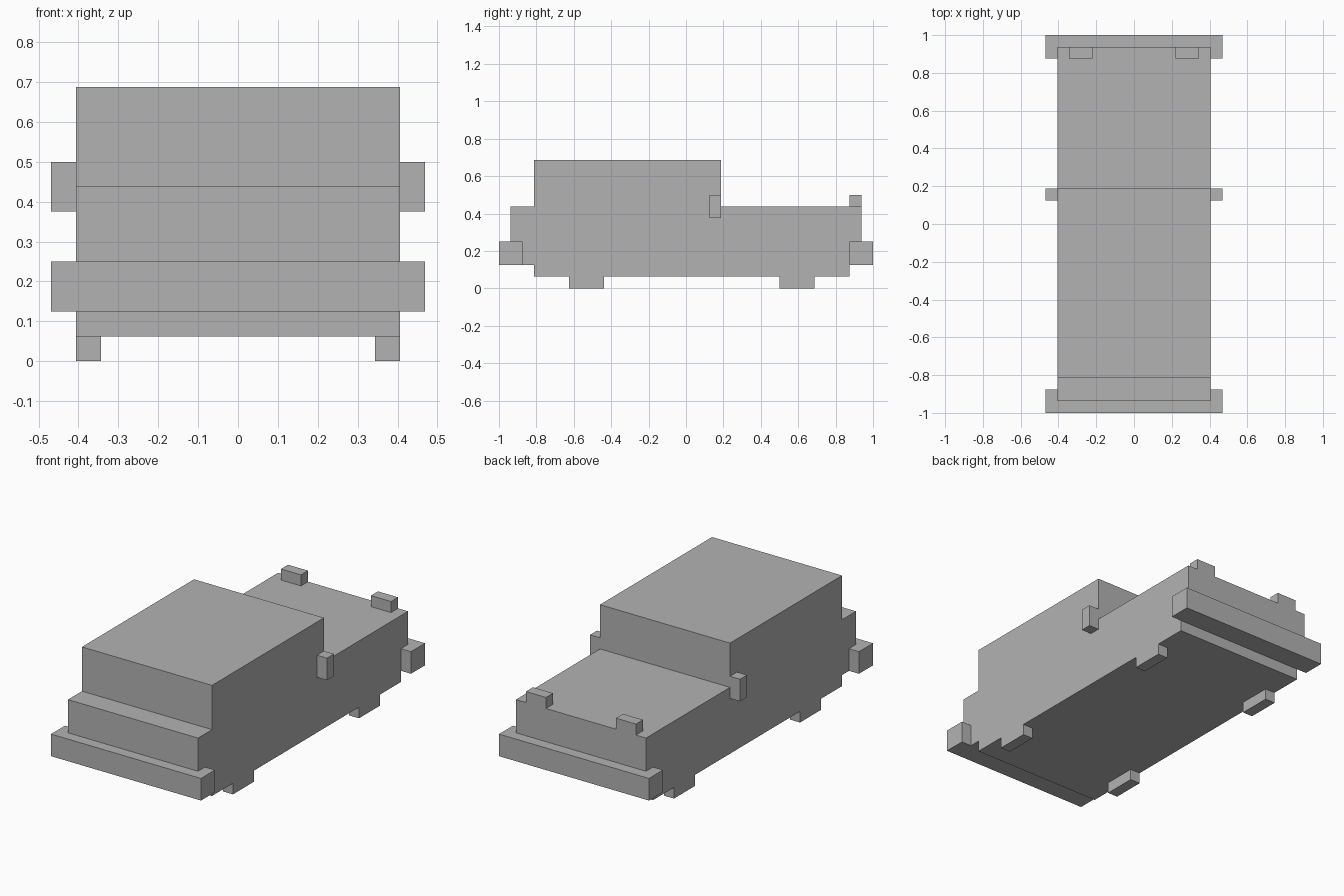
import bpy
import bmesh
from mathutils import Vector

U = 1 / 16          # block grid size
HALF = 6.5 * U      # half width of the body

cube = bpy.data.objects.get("Cube")
if cube:
    bpy.data.objects.remove(cube, do_unlink=True)

grey = bpy.data.materials.new("plain_grey")
grey.use_nodes = True
colour = (0.45, 0.45, 0.45, 1)
grey.diffuse_color = colour
grey.node_tree.nodes["Principled BSDF"].inputs["Base Color"].default_value = colour


def finish(name, bm):
    bmesh.ops.recalc_face_normals(bm, faces=bm.faces)
    mesh = bpy.data.meshes.new(name)
    bm.to_mesh(mesh)
    bm.free()
    mesh.materials.append(grey)
    obj = bpy.data.objects.new(name, mesh)
    bpy.context.collection.objects.link(obj)
    return obj


def box(name, x, y, z):
    """Box from (min, max) ranges in grid units."""
    bm = bmesh.new()
    bmesh.ops.create_cube(bm, size=1)
    for v in bm.verts:
        v.co = Vector([U * ((a + b) / 2 + c * (b - a))
                       for (a, b), c in zip((x, y, z), v.co)])
    return finish(name, bm)


def pair(name, x, y, z):
    """The same box on both sides of the model."""
    box("left_" + name, x, y, z)
    box("right_" + name, (-x[1], -x[0]), y, z)


# Body: stepped side profile (y, z) with nose, cab and rear bed
profile = [(-13, 1), (14, 1), (14, 2), (15, 2), (15, 7), (3, 7),
           (3, 11), (-13, 11), (-13, 7), (-15, 7), (-15, 2), (-13, 2)]
bm = bmesh.new()
side = bm.faces.new([bm.verts.new((-HALF, y * U, z * U)) for y, z in profile])
swept = bmesh.ops.extrude_face_region(bm, geom=[side])["geom"]
bmesh.ops.translate(bm, vec=(2 * HALF, 0, 0),
                    verts=[g for g in swept if isinstance(g, bmesh.types.BMVert)])
finish("body", bm)

# Bumpers
box("front_bumper", (-7.5, 7.5), (-16, -14), (2, 4))
box("rear_bumper", (-7.5, 7.5), (14, 16), (2, 4))

# Wheels, side mirrors and rear blocks
pair("front_wheel", (5.5, 6.5), (-10, -7), (0, 1))
pair("rear_wheel", (5.5, 6.5), (8, 11), (0, 1))
pair("mirror", (6.5, 7.5), (2, 3), (6, 8))
pair("rear_block", (3.5, 5.5), (14, 15), (7, 8))
